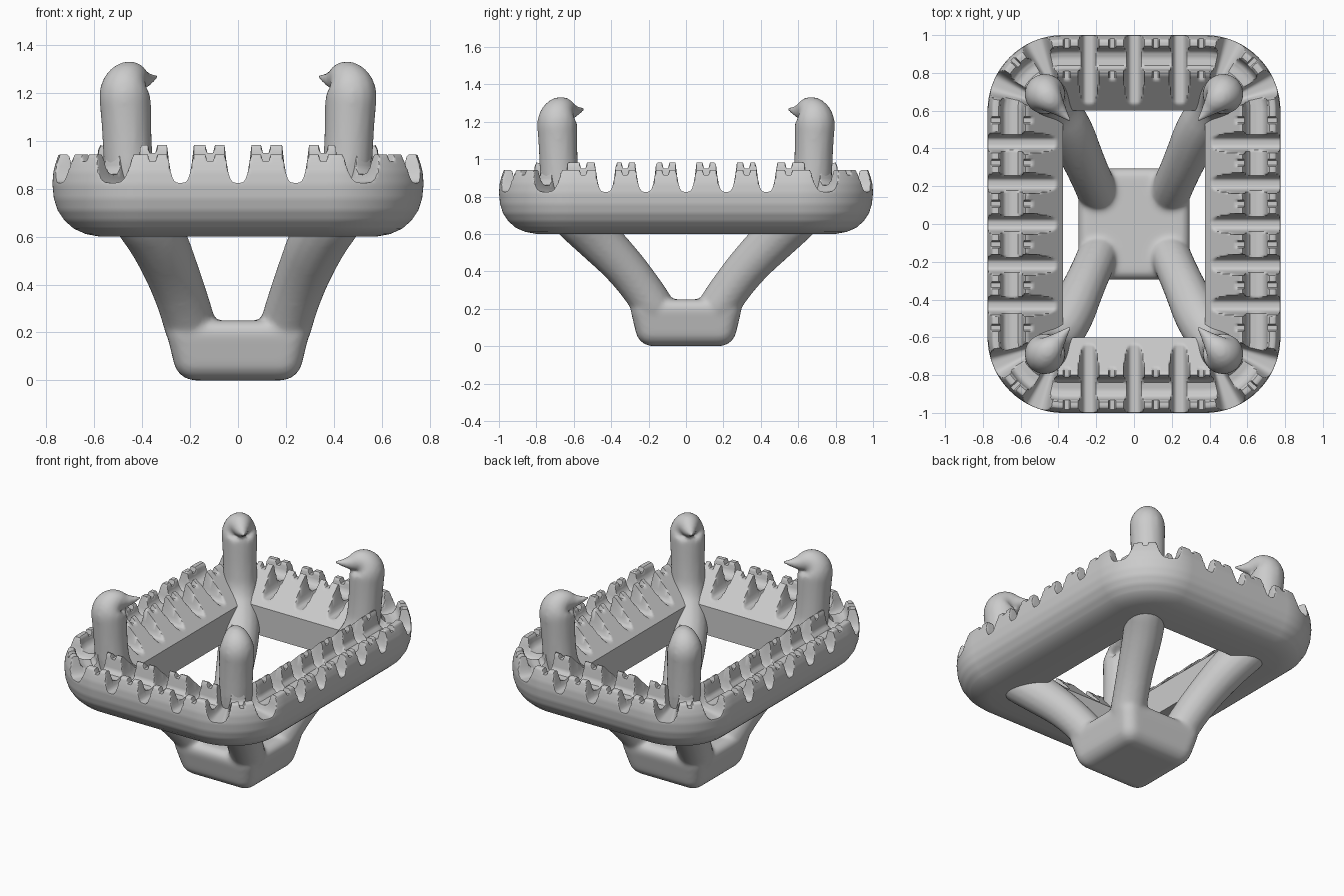
import bpy, bmesh, math
from mathutils import Vector

if "Cube" in bpy.data.objects:
    bpy.data.objects.remove(bpy.data.objects["Cube"])

IX, IY, R = 0.375, 0.6, 0.4            # inner opening half sizes, ring width
ARC = R * math.pi / 2
L = IX + ARC + IY                      # quarter perimeter

# gap centres and half widths along a quarter of the ring
GAPS = [(0, .052), (.24, .052), (.53, .085), (.848, .085),
        (L - .43, .052), (L - .215, .052), (L, .052)]
NOTCHES = [.12, .36, .689, L - .55, L - .322, L - .107]

# ring cross-section: (distance in from the outer face, z)
PROFILE = [(.4, .6), (.2, .6), (.14, .611), (.09, .633), (.05, .668), (.022, .71),
           (.006, .76), (0, .82), (.004, .87), (.013, .905), (.024, .938), (.03, .943),
           (.058, .943), (.066, .935), (.075, .89), (.09, .868), (.12, .858),
           (.16, .862), (.18, .885), (.192, .965), (.2, .982), (.212, .978), (.4, .79)]


def dense_profile(step=.014):
    pts = []
    n = len(PROFILE)
    for i in range(n):
        a, b = Vector(PROFILE[i]), Vector(PROFILE[(i + 1) % n])
        flat = b.y < .66 or i == n - 1
        k = 1 if flat else max(1, math.ceil((b - a).length / step))
        pts += [a.lerp(b, j / k) for j in range(k)]
    return pts


def ring_point(s):
    """Point on the inner rectangle and outward direction, quarter x>0, y>0."""
    if s < IX:
        return s, IY, 0, 1
    if s > IX + ARC:
        return IX, L - s, 1, 0
    a = (s - IX) / R
    return IX, IY, math.sin(a), math.cos(a)


def cut_height(s, d):
    z = 9
    for c, w in GAPS:
        z = min(z, .825 + .12 * (abs(s - c) / w) ** 4)
    for c in NOTCHES:
        t = abs(s - c)
        if t < .016:
            z = min(z, .915 if d < .12 else .95)
    return z


# crenellated ring
steps = 200
quarter = [L * i / steps for i in range(steps + 1)]
stations = []
for sx, sy, rev in ((1, 1, 0), (1, -1, 1), (-1, -1, 0), (-1, 1, 1)):
    stations += [(s, sx, sy) for s in (quarter[::-1] if rev else quarter)[:-1]]
prof = dense_profile()
bm = bmesh.new()
rows = []
for s, sx, sy in stations:
    x, y, nx, ny = ring_point(s)
    row = []
    for d, z in prof:
        if z > .8:
            z = min(z, cut_height(s, d))
        row.append(bm.verts.new((sx * (x + nx * (R - d)), sy * (y + ny * (R - d)), z)))
    rows.append(row)
n, m = len(rows), len(prof)
for i in range(n):
    a, b = rows[i], rows[(i + 1) % n]
    for j in range(m):
        k = (j + 1) % m
        bm.faces.new((a[j], a[k], b[k], b[j]))
bmesh.ops.remove_doubles(bm, verts=bm.verts, dist=.0003)
bmesh.ops.recalc_face_normals(bm, faces=bm.faces)
me = bpy.data.meshes.new("crenellated_ring")
bm.to_mesh(me)
bm.free()
ring = bpy.data.objects.new("crenellated_ring", me)
bpy.context.collection.objects.link(ring)

# four legs that run up through the ring and end as hooked horns: x, y, z, radius
PATH = [(.13, .11, .10, .10), (.19, .16, .19, .11), (.22, .23, .30, .108),
        (.27, .34, .44, .112), (.34, .50, .60, .125), (.43, .63, .72, .125),
        (.455, .675, .85, .105), (.463, .682, 1.0, .103), (.468, .686, 1.12, .106),
        (.475, .69, 1.22, .11), (.445, .66, 1.27, .075), (.39, .60, 1.25, .035),
        (.335, .545, 1.27, .008)]
cu = bpy.data.curves.new("legs", 'CURVE')
cu.dimensions = '3D'
cu.bevel_depth = 1
cu.bevel_resolution = 6
cu.use_fill_caps = True
for sx in (1, -1):
    for sy in (1, -1):
        sp = cu.splines.new('NURBS')
        sp.points.add(len(PATH) - 1)
        for p, (x, y, z, r) in zip(sp.points, PATH):
            p.co = (sx * x, sy * y, z, 1)
            p.radius = r
        sp.order_u = 3
        sp.use_endpoint_u = True
        sp.resolution_u = 6
legs = bpy.data.objects.new("legs_and_horns", cu)
bpy.context.collection.objects.link(legs)
bpy.ops.object.select_all(action='DESELECT')
legs.select_set(True)
bpy.context.view_layer.objects.active = legs
bpy.ops.object.convert(target='MESH')
legs = bpy.context.object

# tapered rounded hub
bpy.ops.mesh.primitive_cube_add(size=2)
hub = bpy.context.object
for v in hub.data.vertices:
    w = .31 if v.co.z > 0 else .25
    v.co = (v.co.x * w, v.co.y * w, .25 if v.co.z > 0 else 0)
bev = hub.modifiers.new("round", 'BEVEL')
bev.width = .07
bev.segments = 5
bpy.ops.object.modifier_apply(modifier="round")

# blend hub, legs and horns into one smooth body
legs.select_set(True)
bpy.context.view_layer.objects.active = legs
bpy.ops.object.join()
body = bpy.context.object
body.name = "hub_legs_and_horns"
rm = body.modifiers.new("fuse", 'REMESH')
rm.mode = 'VOXEL'
rm.voxel_size = .013
rm.use_smooth_shade = True
sm = body.modifiers.new("soften", 'SMOOTH')
sm.factor = .5
sm.iterations = 8

# shading
bpy.ops.object.select_all(action='DESELECT')
ring.select_set(True)
bpy.context.view_layer.objects.active = ring
bpy.ops.object.shade_smooth_by_angle(angle=math.radians(40))
